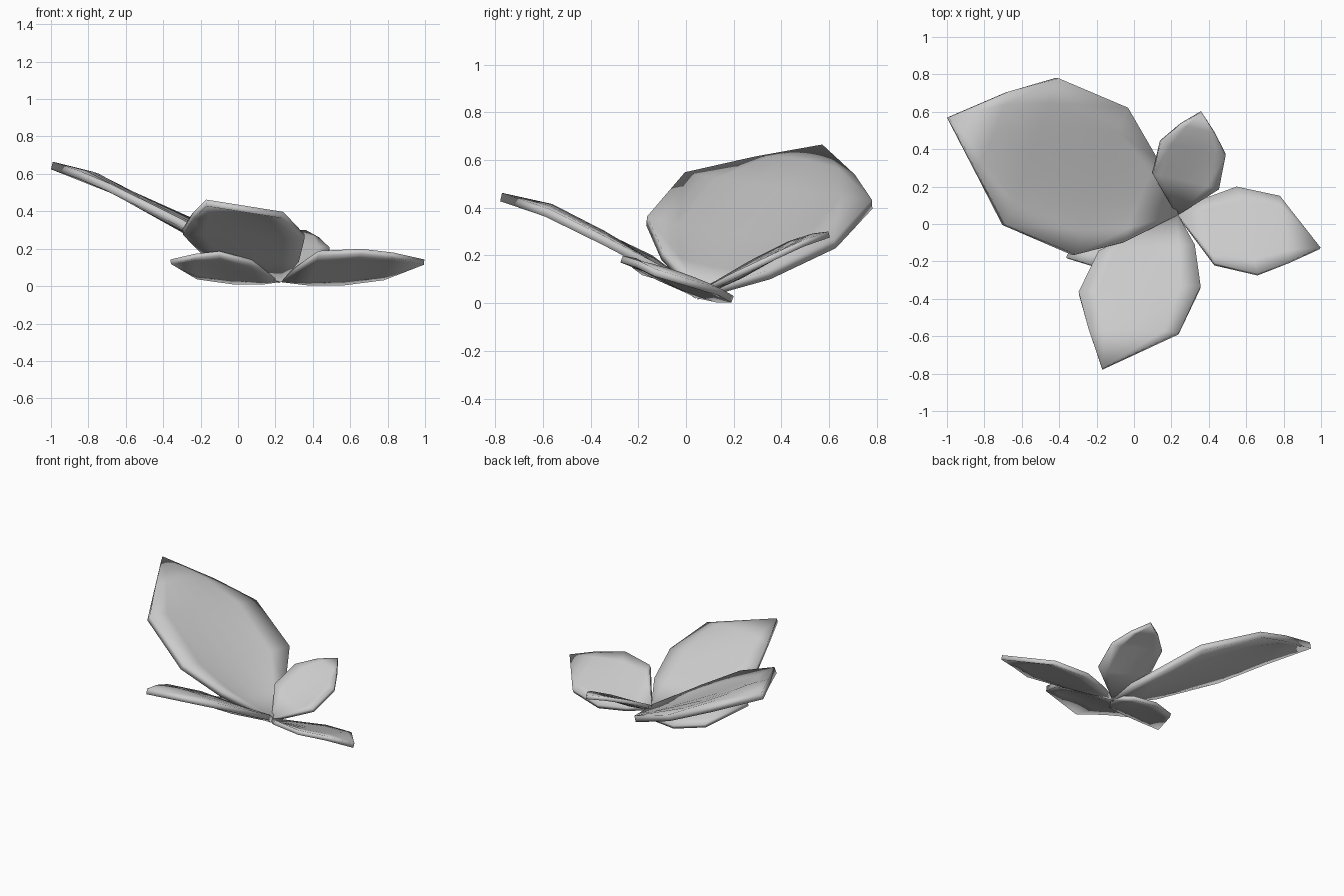
import bpy, bmesh
from mathutils import Vector

if "Cube" in bpy.data.objects:
    bpy.data.objects.remove(bpy.data.objects["Cube"])

BASE = Vector((0.23, 0.05, 0.035))   # point where all leaves join
N = 6                                # segments across a leaf


def leaf(name, rows, tip, cups, thick):
    """Leaf blade: rows are (one edge, other edge) pairs from base to tip.
    cups gives the sag of each row relative to its width (negative = arched)."""
    bm = bmesh.new()
    tip = Vector(tip)
    base = bm.verts.new(BASE)
    end = bm.verts.new(tip)
    grid = []
    for (a, b), cup in zip(rows, cups):
        a, b = Vector(a), Vector(b)
        normal = (b - a).cross(tip - BASE).normalized()
        if normal.z < 0:
            normal = -normal
        depth = cup * (b - a).length
        line = []
        for i in range(N + 1):
            t = i / N
            line.append(bm.verts.new(a.lerp(b, t) - normal * depth * 4 * t * (1 - t)))
        grid.append(line)
    for i in range(N):
        bm.faces.new((base, grid[0][i], grid[0][i + 1]))
        for r, s in zip(grid, grid[1:]):
            bm.faces.new((r[i], s[i], s[i + 1], r[i + 1]))
        bm.faces.new((grid[-1][i], end, grid[-1][i + 1]))
    bmesh.ops.recalc_face_normals(bm, faces=bm.faces)
    mesh = bpy.data.meshes.new(name)
    bm.to_mesh(mesh)
    bm.free()
    ob = bpy.data.objects.new(name, mesh)
    bpy.context.collection.objects.link(ob)
    # thickness
    solid = ob.modifiers.new("thickness", 'SOLIDIFY')
    solid.thickness = thick
    solid.offset = 0
    bpy.ops.object.select_all(action='DESELECT')
    ob.select_set(True)
    bpy.context.view_layer.objects.active = ob
    bpy.ops.object.shade_smooth_by_angle(angle=0.7)


# large leaf rising to the back left
leaf("large_leaf", [
    ((0.12, 0.35, 0.12), (-0.06, -0.10, 0.20)),
    ((-0.04, 0.625, 0.25), (-0.32, -0.165, 0.345)),
    ((-0.41, 0.78, 0.415), (-0.695, -0.005, 0.53)),
    ((-0.68, 0.705, 0.52), (-0.85, 0.29, 0.595))],
    (-0.995, 0.57, 0.645), (0.06, 0.05, 0.01, -0.06), 0.042)

# front leaf
leaf("front_leaf", [
    ((0.325, -0.12, 0.145), (-0.19, -0.15, 0.185)),
    ((0.355, -0.34, 0.26), (-0.295, -0.37, 0.29)),
    ((0.24, -0.585, 0.38), (-0.24, -0.57, 0.375))],
    (-0.17, -0.775, 0.445), (0.02, -0.02, -0.05), 0.036)

# right leaf
leaf("right_leaf", [
    ((0.37, 0.13, 0.018), (0.43, -0.215, 0.175)),
    ((0.55, 0.195, 0.016), (0.66, -0.27, 0.185)),
    ((0.78, 0.145, 0.045), (0.83, -0.205, 0.165))],
    (0.995, -0.13, 0.128), (0.035, 0.0, -0.03), 0.03)

# small back leaf
leaf("back_leaf", [
    ((0.10, 0.27, 0.165), (0.455, 0.19, 0.11)),
    ((0.14, 0.44, 0.25), (0.49, 0.37, 0.195)),
    ((0.25, 0.535, 0.28), (0.43, 0.49, 0.25))],
    (0.36, 0.60, 0.288), (0.05, 0.01, -0.02), 0.026)

# small left leaf tucked under the large one
leaf("left_leaf", [
    ((0.13, 0.16, 0.02), (0.07, -0.16, 0.13)),
    ((-0.03, 0.185, 0.022), (-0.10, -0.235, 0.175)),
    ((-0.22, 0.10, 0.048), (-0.23, -0.22, 0.16))],
    (-0.36, -0.18, 0.13), (0.035, 0.0, -0.02), 0.026)
